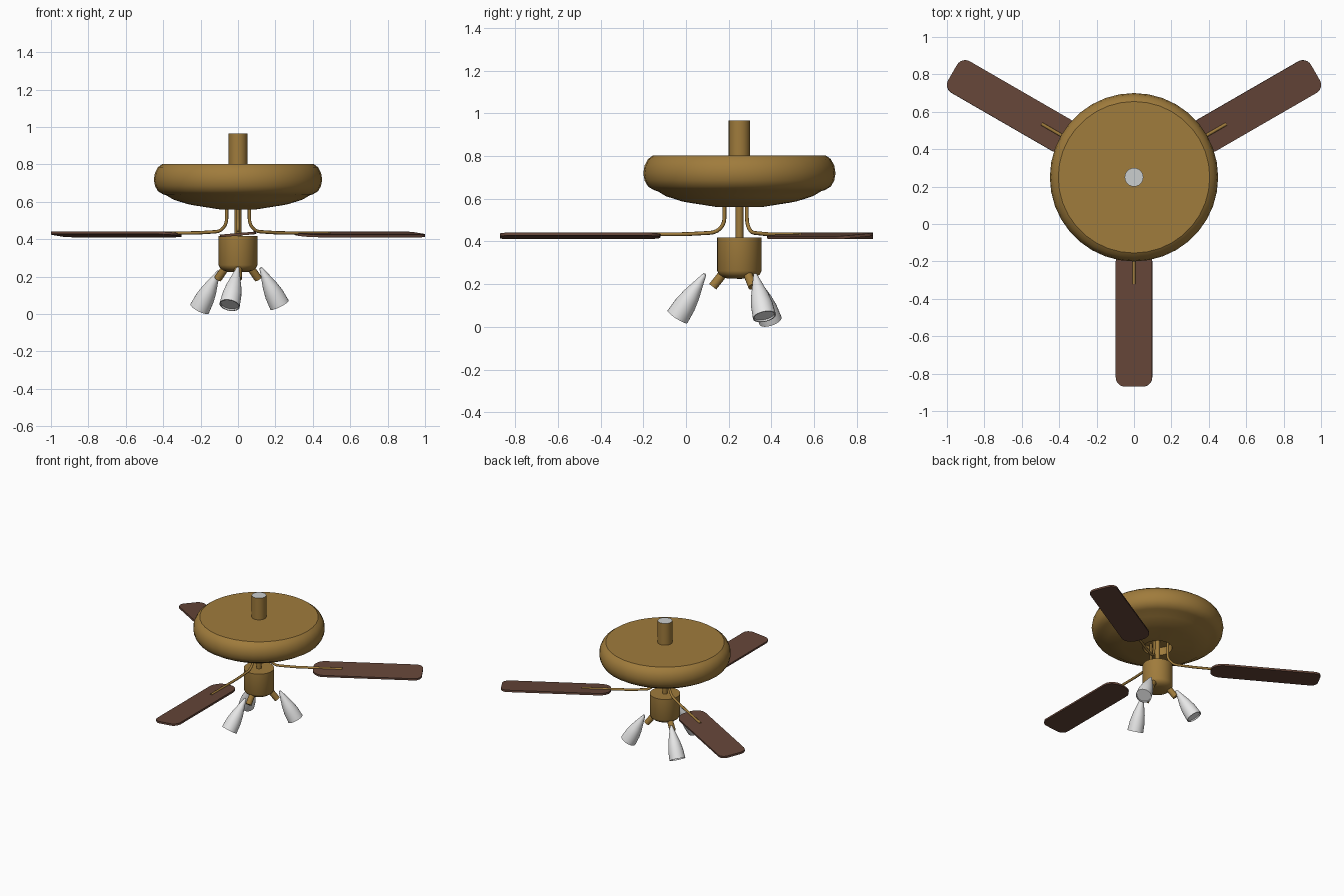
import bpy, bmesh, math
from mathutils import Vector, Matrix

if "Cube" in bpy.data.objects:
    bpy.data.objects.remove(bpy.data.objects["Cube"])

CY = 0.25                                   # fan axis sits at y = 0.25
ANGLES = [math.radians(a) for a in (-90, 30, 150)]


def material(name, rgb):
    m = bpy.data.materials.new(name)
    m.diffuse_color = (*rgb, 1)
    m.use_nodes = True
    m.node_tree.nodes["Principled BSDF"].inputs["Base Color"].default_value = m.diffuse_color
    return m


BRASS = material("brass", (0.35, 0.20, 0.045))
WOOD = material("dark_wood", (0.13, 0.06, 0.04))
WHITE = material("white", (0.82, 0.82, 0.82))
GREY = material("light_grey", (0.60, 0.62, 0.62))


def finish(name, bm, mat, matrix, angle=30):
    bmesh.ops.remove_doubles(bm, verts=bm.verts, dist=1e-5)
    bmesh.ops.recalc_face_normals(bm, faces=bm.faces)
    me = bpy.data.meshes.new(name)
    bm.to_mesh(me)
    bm.free()
    ob = bpy.data.objects.new(name, me)
    bpy.context.collection.objects.link(ob)
    me.materials.append(mat)
    ob.matrix_world = matrix
    bpy.ops.object.select_all(action='DESELECT')
    ob.select_set(True)
    bpy.context.view_layer.objects.active = ob
    bpy.ops.object.shade_smooth_by_angle(angle=math.radians(angle))
    return ob


def lathe(name, profile, mat, matrix=Matrix.Translation((0, CY, 0)), sides=32):
    """Spin an (r, z) profile about local z."""
    bm = bmesh.new()
    vs = [bm.verts.new((r, 0, z)) for r, z in profile]
    es = [bm.edges.new(p) for p in zip(vs, vs[1:])]
    bmesh.ops.spin(bm, geom=vs + es, axis=(0, 0, 1), cent=(0, 0, 0),
                   angle=math.tau, steps=sides, use_duplicate=False)
    return finish(name, bm, mat, matrix)


def aim(start, end):
    """Matrix placing local z along start -> end."""
    start, end = Vector(start), Vector(end)
    return Matrix.Translation(start) @ (end - start).to_track_quat('Z', 'Y').to_matrix().to_4x4()


# Motor housing with a recessed opening in its underside
lathe("motor_housing", [(0, 0.802), (0.405, 0.802), (0.428, 0.785), (0.444, 0.755), (0.45, 0.72),
                        (0.444, 0.685), (0.428, 0.657), (0.40, 0.64), (0.385, 0.636), (0.345, 0.612),
                        (0.27, 0.588), (0.24, 0.582), (0.10, 0.56), (0.10, 0.62), (0, 0.62)], BRASS, sides=36)

# Ceiling stem with a pale end cap
stem = lathe("ceiling_stem", [(0, 0.79), (0.05, 0.79), (0.05, 0.965), (0, 0.965)], BRASS, sides=24)
stem.data.materials.append(GREY)
for p in stem.data.polygons:
    if p.normal.z > 0.9:
        p.material_index = 1

# Lower rod and light fitting body
lathe("lower_rod", [(0, 0.63), (0.018, 0.63), (0.018, 0.40), (0, 0.40)], BRASS, sides=16)
lathe("light_fitting", [(0, 0.418), (0.104, 0.418), (0.104, 0.262), (0.096, 0.246),
                        (0.08, 0.234), (0.055, 0.226), (0, 0.225)], BRASS)


def blade(i, ang):
    """Rounded plank along local x, slightly pitched."""
    bm = bmesh.new()
    x0, x1, w = 0.37, 1.12, 0.0975
    corners = [(x1, w, 0.05, 0), (x0, w, 0.08, 90), (x0, -w, 0.08, 180), (x1, -w, 0.05, 270)]
    vs = []
    for x, y, r, a in corners:
        cx, cy = x - math.copysign(r, x - 0.7), y - math.copysign(r, y)
        for k in range(7):
            t = math.radians(a + k * 15)
            vs.append(bm.verts.new((cx + r * math.cos(t), cy + r * math.sin(t), -0.007)))
    face = bm.faces.new(vs)
    ext = bmesh.ops.extrude_face_region(bm, geom=[face])
    bmesh.ops.translate(bm, vec=(0, 0, 0.014),
                        verts=[g for g in ext['geom'] if isinstance(g, bmesh.types.BMVert)])
    mat = (Matrix.Translation((0, CY, 0.426)) @ Matrix.Rotation(ang, 4, 'Z')
           @ Matrix.Rotation(math.radians(5), 4, 'X'))
    finish(f"blade_{i}", bm, WOOD, mat)


def bracket(i, ang):
    """Bent round bar from the housing out over the blade root."""
    path = [(0.07, 0.62), (0.07, 0.51)]
    path += [(0.14 - 0.07 * math.cos(t), 0.51 - 0.07 * math.sin(t))
             for t in (math.radians(a) for a in range(15, 91, 15))]
    path += [(0.25, 0.434), (0.57, 0.432)]
    cu = bpy.data.curves.new(f"blade_bracket_{i}", 'CURVE')
    cu.dimensions = '3D'
    cu.bevel_depth, cu.bevel_resolution, cu.use_fill_caps = 0.009, 2, True
    sp = cu.splines.new('POLY')
    sp.points.add(len(path) - 1)
    for p, (x, z) in zip(sp.points, path):
        p.co = (x, 0, z, 1)
    cu.materials.append(BRASS)
    ob = bpy.data.objects.new(f"blade_bracket_{i}", cu)
    bpy.context.collection.objects.link(ob)
    ob.matrix_world = Matrix.Translation((0, CY, 0)) @ Matrix.Rotation(ang, 4, 'Z')
    bpy.ops.object.select_all(action='DESELECT')
    ob.select_set(True)
    bpy.context.view_layer.objects.active = ob
    bpy.ops.object.convert(target='MESH')
    bpy.ops.object.shade_smooth_by_angle(angle=math.radians(50))


# Spotlight tips and mouth centres, in the same order as ANGLES
SPOTS = [((0, 0.09, 0.25), (-0.045, -0.04, 0.047)),
         ((0.12, 0.323, 0.25), (0.222, 0.367, 0.048)),
         ((-0.102, 0.325, 0.232), (-0.205, 0.395, 0.029))]

for i, ang in enumerate(ANGLES, 1):
    blade(i, ang)
    bracket(i, ang)
    # Short arm under the light fitting
    out = Vector((math.cos(ang), math.sin(ang), 0))
    base = Vector((0, CY, 0))
    a = base + out * 0.06 + Vector((0, 0, 0.27))
    b = base + out * 0.125 + Vector((0, 0, 0.188))
    n = (b - a).length
    lathe(f"spot_arm_{i}", [(0, 0), (0.021, 0), (0.021, n), (0, n)], BRASS, aim(a, b), 16)
    # Bullet shaped spotlight with a shallow mouth
    tip, mouth = SPOTS[i - 1]
    n = (Vector(mouth) - Vector(tip)).length
    lathe(f"spotlight_{i}", [(0, 0), (0.008, 0.004), (0.024, 0.25 * n), (0.041, 0.5 * n), (0.051, 0.72 * n),
                             (0.055, n), (0.049, n), (0.048, n - 0.008), (0, n - 0.008)],
          WHITE, aim(tip, mouth), 24)
